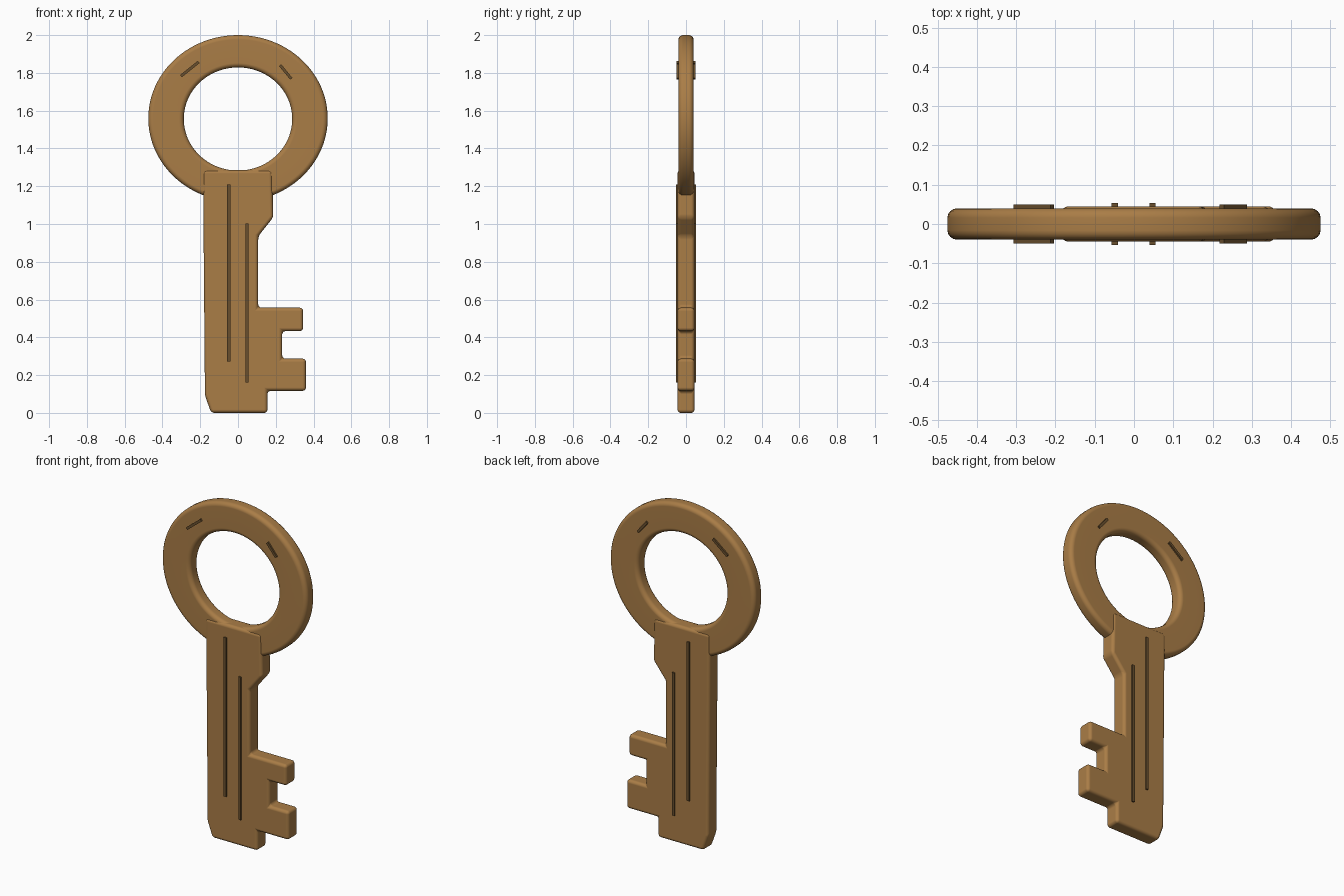
import bpy, bmesh, math
from mathutils import Vector

if "Cube" in bpy.data.objects:
    bpy.data.objects.remove(bpy.data.objects["Cube"])


def material(name, rgb):
    m = bpy.data.materials.new(name)
    m.diffuse_color = (*rgb, 1)
    m.use_nodes = True
    m.node_tree.nodes["Principled BSDF"].inputs["Base Color"].default_value = m.diffuse_color
    return m


BRONZE = material("bronze", (0.40, 0.205, 0.062))
DARK = material("dark bronze", (0.14, 0.078, 0.027))


def make_object(name, bm, mat, smooth=True):
    bmesh.ops.recalc_face_normals(bm, faces=bm.faces)
    me = bpy.data.meshes.new(name)
    bm.to_mesh(me)
    bm.free()
    me.materials.append(mat)
    if smooth:
        me.shade_smooth()
        me.set_sharp_from_angle(angle=math.radians(40))
    ob = bpy.data.objects.new(name, me)
    bpy.context.collection.objects.link(ob)
    return ob


def extrude_profile(points, half):
    """Solid slab from an outline in x/z, reaching y = -half to +half."""
    bm = bmesh.new()
    face = bm.faces.new([bm.verts.new((x, -half, z)) for x, z in points])
    out = bmesh.ops.extrude_face_region(bm, geom=[face])
    verts = [g for g in out["geom"] if isinstance(g, bmesh.types.BMVert)]
    bmesh.ops.translate(bm, verts=verts, vec=(0, 2 * half, 0))
    return bm


# Bow: rounded-rectangle section swept round an ellipse
def bow():
    n, half, r, steps = 96, 0.04, 0.024, 4
    w = 0.0875  # half width of the band
    section = []
    for sx, sy, start in ((1, 1, 0), (-1, 1, 90), (-1, -1, 180), (1, -1, 270)):
        for i in range(steps + 1):
            a = math.radians(start + 90 * i / steps)
            section.append((sx * (w - r) + r * math.cos(a),
                            sy * (half - r) + r * math.sin(a)))
    bm = bmesh.new()
    rings = []
    for i in range(n):
        a = 2 * math.pi * i / n
        ring = []
        for u, v in section:
            t = (u + w) / (2 * w)  # 0 at the hole, 1 at the outer rim
            rx, rz = 0.287 + 0.188 * t, 0.273 + 0.168 * t
            ring.append(bm.verts.new((rx * math.cos(a), v,
                                      1.559 - 0.003 * (1 - t) + rz * math.sin(a))))
        rings.append(ring)
    k = len(section)
    for i in range(n):
        p, q = rings[i], rings[(i + 1) % n]
        for j in range(k):
            bm.faces.new((p[j], q[j], q[(j + 1) % k], p[(j + 1) % k]))
    ob = make_object("bow_ring", bm, BRONZE)
    ob.modifiers.new("even_normals", "WEIGHTED_NORMAL").keep_sharp = True


bow()

# Blade with shoulder, two teeth and tapered tip
outline = [(-0.185, 1.285), (0.181, 1.285), (0.187, 1.035), (0.107, 0.935),
           (0.107, 0.557), (0.345, 0.557), (0.345, 0.433), (0.234, 0.433),
           (0.234, 0.287), (0.36, 0.287), (0.36, 0.117), (0.156, 0.117),
           (0.156, 0.0), (-0.142, 0.0), (-0.175, 0.092)]
blade = make_object("blade", extrude_profile(outline, 0.045), BRONZE)
bevel = blade.modifiers.new("rounding", "BEVEL")
bevel.width, bevel.segments = 0.018, 4
bevel.limit_method, bevel.angle_limit = "ANGLE", math.radians(12)
bevel.harden_normals = True


# Dark thin strips showing on both faces
def strip(name, a, b, width, y_base, y_top):
    a, b = Vector(a), Vector(b)
    d = (b - a).normalized()
    s = Vector((-d.y, d.x)) * width / 2
    for side, sign in (("front", -1), ("back", 1)):
        bm = extrude_profile([a - s, b - s, b + s, a + s], (y_top - y_base) / 2)
        bmesh.ops.translate(bm, verts=bm.verts,
                            vec=(0, sign * (y_top + y_base) / 2, 0))
        make_object(f"{name}_{side}", bm, DARK, smooth=False)


strip("long_groove", (-0.049, 0.272), (-0.049, 1.21), 0.016, 0.044, 0.053)
strip("short_groove", (0.047, 0.16), (0.047, 1.003), 0.016, 0.044, 0.053)
strip("left_bow_mark", (-0.302, 1.783), (-0.208, 1.858), 0.015, 0.0395, 0.049)
strip("right_bow_mark", (0.223, 1.841), (0.282, 1.769), 0.015, 0.0395, 0.049)
